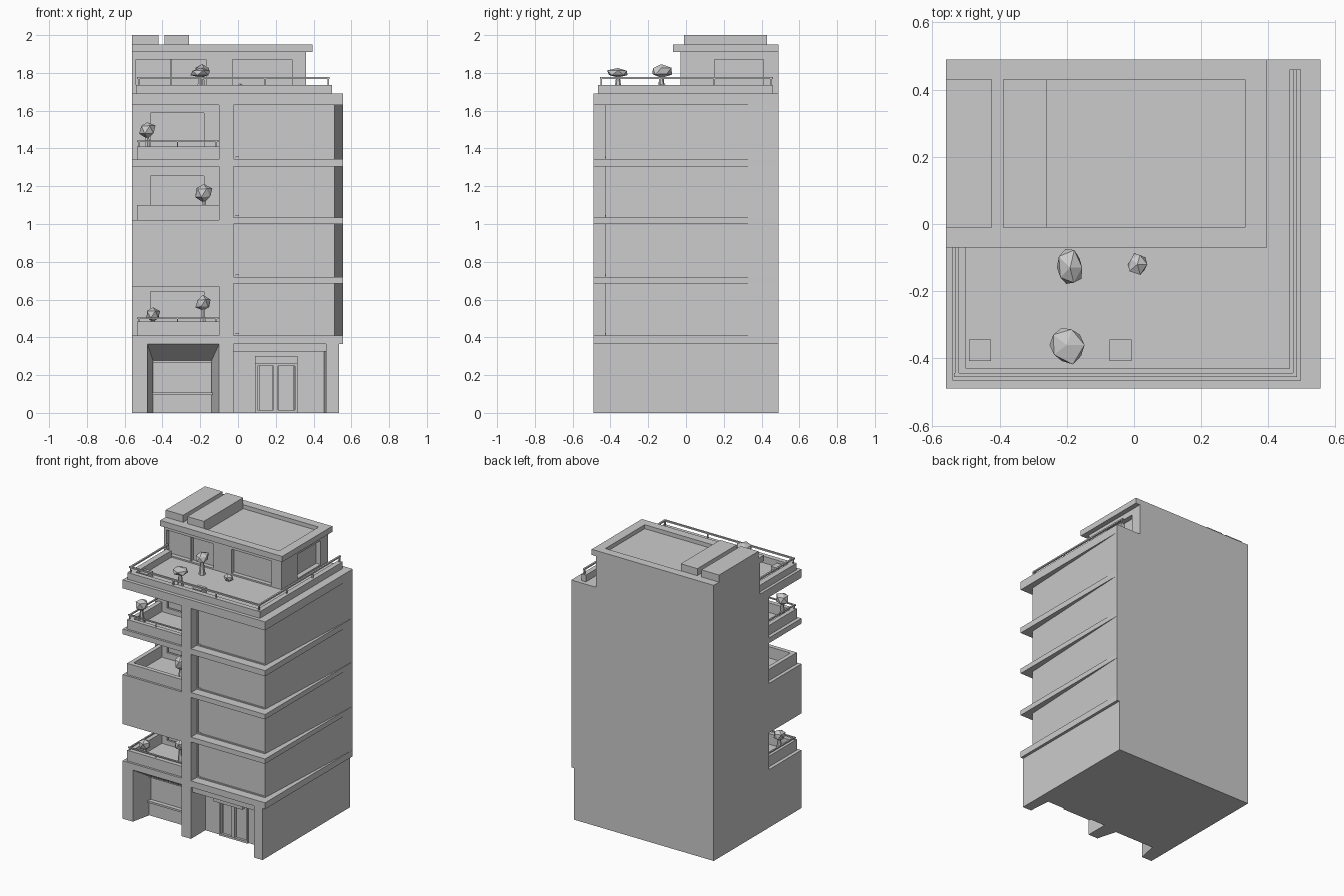
import bpy, bmesh, math, random
from mathutils import Matrix, Vector

if "Cube" in bpy.data.objects:
    bpy.data.objects.remove(bpy.data.objects["Cube"])

random.seed(4)
grey = bpy.data.materials.new("plaster_grey")
grey.diffuse_color = (0.6, 0.6, 0.6, 1)
grey.use_nodes = True
grey.node_tree.nodes["Principled BSDF"].inputs["Base Color"].default_value = grey.diffuse_color


def finish(name, bm):
    bmesh.ops.recalc_face_normals(bm, faces=bm.faces)
    me = bpy.data.meshes.new(name)
    bm.to_mesh(me)
    bm.free()
    me.materials.append(grey)
    ob = bpy.data.objects.new(name, me)
    bpy.context.collection.objects.link(ob)
    return ob


def box(name, x0, x1, y0, y1, z0, z1):
    bm = bmesh.new()
    bmesh.ops.create_cube(bm, size=1, matrix=Matrix.Translation(
        ((x0 + x1) / 2, (y0 + y1) / 2, (z0 + z1) / 2)) @ Matrix.Diagonal((x1 - x0, y1 - y0, z1 - z0, 1)))
    return finish(name, bm)


def prism(name, pts, direction):
    """Extrude a closed outline of 3D points."""
    bm = bmesh.new()
    face = bm.faces.new([bm.verts.new(p) for p in pts])
    ext = bmesh.ops.extrude_face_region(bm, geom=[face])
    bmesh.ops.translate(bm, vec=direction,
                        verts=[v for v in ext["geom"] if isinstance(v, bmesh.types.BMVert)])
    return finish(name, bm)


def carve(ob, *b):
    """Cut a box out of an object."""
    cut = box("cutter", *b)
    cut.hide_render = True
    mod = ob.modifiers.new("cut", 'BOOLEAN')
    mod.operation, mod.object, mod.solver = 'DIFFERENCE', cut, 'EXACT'
    bpy.context.view_layer.update()
    new = bpy.data.meshes.new_from_object(ob.evaluated_get(bpy.context.evaluated_depsgraph_get()))
    ob.modifiers.clear()
    ob.data = new
    bpy.data.objects.remove(cut)


def frame(name, x0, x1, z0, z1, y, t=0.01, d=0.012):
    """Thin window frame standing proud of a wall at y."""
    for part, b in (("left", (x0, x0 + t, z0, z1)), ("right", (x1 - t, x1, z0, z1)),
                    ("top", (x0, x1, z1 - t, z1)), ("bottom", (x0, x1, z0, z0 + t))):
        box(f"{name}_{part}", b[0], b[1], y - d, y + 0.005, b[2], b[3])


def bush(name, x, y, z, r, sx=1, sy=1, sz=1, base=None):
    bm = bmesh.new()
    bmesh.ops.create_icosphere(bm, subdivisions=1, radius=r)
    for v in bm.verts:
        v.co *= random.uniform(0.85, 1.12)
        v.co = Vector((v.co.x * sx + x, v.co.y * sy + y, v.co.z * sz + z))
    finish(name, bm)
    if base is not None:
        bm = bmesh.new()
        h = z - base
        bmesh.ops.create_cone(bm, cap_ends=True, segments=6, radius1=0.022, radius2=0.007, depth=h,
                              matrix=Matrix.Translation((x, y, base + h / 2)))
        finish(name + "_stem", bm)


# Ground floor walls with the shop bay on the left and entrance bay on the right
plan = [(-.56, .49), (.535, .49), (.535, -.49), (.467, -.49), (.455, -.33), (-.025, -.33), (-.025, -.49),
        (-.1, -.49), (-.14, -.35), (-.45, -.35), (-.48, -.49), (-.56, -.49)]
ground = prism("ground_floor", [(x, y, 0) for x, y in plan], (0, 0, .365))
carve(ground, -.45, -.14, -.37, -.33, .105, .268)
prism("shop_soffit", [(-.481, -.49, .365), (-.481, -.34, .365), (-.481, -.34, .27)], (.382, 0, 0))
box("shop_sill", -.455, -.135, -.365, -.34, .095, .108)
box("entrance_header", -.026, .468, -.475, -.32, .325, .365)
# Entrance doors and canopy
carve(ground, .1, .3, -.36, -.315, .005, .25)
frame("door_frame", .09, .315, 0, .262, -.33, .014)
for i, (a, b) in enumerate([(.11, .185), (.215, .295)]):
    box(f"door_leaf_{i}", a, b, -.325, -.31, .005, .25)
box("door_mullion", .188, .212, -.34, -.31, 0, .25)
box("door_canopy", .09, .315, -.4, -.32, .262, .3)

# Main upper body, right side wall slightly splayed
plan = [(-.56, .49), (.555, .49), (.51, -.42), (-.025, -.42), (-.025, -.49), (-.1, -.49), (-.1, -.13), (-.56, -.13)]
body = prism("upper_body", [(x, y, .365) for x, y in plan], (0, 0, 1.325))
for z0, z1 in ((.43, .655), (1.05, 1.265), (1.365, 1.6)):
    carve(body, -.475, -.168, -.16, -.1, z0, z1)
    frame("balcony_window_frame", -.475, -.168, z0, z1, -.12, .012, .01)

# Floor slabs on the right, and full width roof and first slabs
for i, (z0, z1) in enumerate([(.685, .72), (1.0, 1.035), (1.305, 1.345)]):
    box(f"floor_slab_{i}", -.03, .555, -.49, .485, z0, z1)
box("first_floor_slab", -.56, .555, -.49, .49, .365, .41)
box("terrace_slab", -.56, .555, -.49, .49, 1.63, 1.69)
box("balcony_slab", -.56, -.09, -.49, -.12, 1.305, 1.342)
box("solid_front_wall", -.56, -.095, -.49, -.12, .67, 1.02)

# Large window frames on the right bays
for z0, z1 in ((.41, .685), (.72, 1.0), (1.035, 1.305), (1.345, 1.63)):
    frame("bay_window_frame", -.024, .508, z0, z1, -.42, .008, .006)
    box("bay_handle", -.012, .006, -.43, -.418, z0 + .005, z0 + .012)

# Balcony parapets and handrails
for i, (z0, z1) in enumerate([(.41, .485), (1.02, 1.1), (1.342, 1.41)]):
    box(f"parapet_front_{i}", -.535, -.1, -.475, -.445, z0, z1)
    box(f"parapet_side_{i}", -.535, -.505, -.475, -.13, z0, z1)
    if i != 1:
        r = z1 + (.025 if i == 2 else .012)
        box(f"handrail_front_{i}", -.535, -.1, -.466, -.456, r, r + .008)
        box(f"handrail_side_{i}", -.53, -.52, -.466, -.13, r, r + .008)
        for x in (-.525, -.32, -.115):
            box(f"handrail_post_{i}", x - .003, x + .003, -.463, -.458, z1, r)

# Terrace parapet and rail around front and both sides
box("terrace_parapet_front", -.54, .497, -.465, -.43, 1.69, 1.737)
box("terrace_parapet_left", -.54, -.5, -.465, -.03, 1.69, 1.737)
box("terrace_parapet_right", .462, .497, -.465, .46, 1.69, 1.737)
box("terrace_rail_front", -.535, .485, -.455, -.443, 1.768, 1.778)
box("terrace_rail_left", -.532, -.52, -.455, -.03, 1.768, 1.778)
box("terrace_rail_right", .473, .485, -.455, .46, 1.768, 1.778)
for x in (-.526, -.19, .145, .479):
    box("terrace_rail_post", x - .004, x + .004, -.453, -.445, 1.73, 1.77)
for y in (-.14, .15, .45):
    box("terrace_rail_post", .475, .483, y - .004, y + .004, 1.73, 1.77)

# Penthouse with recessed windows
pent = box("penthouse", -.56, .36, -.03, .49, 1.68, 1.915)
carve(pent, -.54, -.17, -.06, 0, 1.7, 1.872)
carve(pent, -.03, .285, -.06, 0, 1.7, 1.872)
carve(pent, .325, .4, .15, .41, 1.7, 1.87)
box("penthouse_mullion", -.36, -.35, -.02, .01, 1.7, 1.872)

# Flat roof with sunken tray and two roof boxes
roof = box("penthouse_roof", -.56, .395, -.07, .49, 1.91, 1.95)
carve(roof, -.26, .33, -.01, .43, 1.922, 1.97)
box("roof_box_left", -.56, -.422, -.01, .43, 1.945, 2.0)
box("roof_box_right", -.39, -.26, -.01, .43, 1.945, 2.0)

# Plants and planters
bush("balcony_bush_low", -.45, -.40, .52, .042, base=.41)
bush("balcony_tree_low", -.185, -.38, .58, .042, base=.41)
bush("balcony_tree_mid", -.18, -.38, 1.165, .05, base=1.02)
bush("balcony_tree_high", -.48, -.39, 1.5, .045, base=1.342)
bush("terrace_tree_front", -.2, -.36, 1.8, .055, 1.05, 1.1, .5, base=1.69)
bush("terrace_tree_back", -.19, -.13, 1.81, .055, .8, 1.1, .7, base=1.69)
bush("terrace_shrub", .01, -.12, 1.715, .035, .85, 1, .8)
for x in (-.458, -.04):
    box("terrace_planter", x - .033, x + .033, -.407, -.343, 1.69, 1.73)
